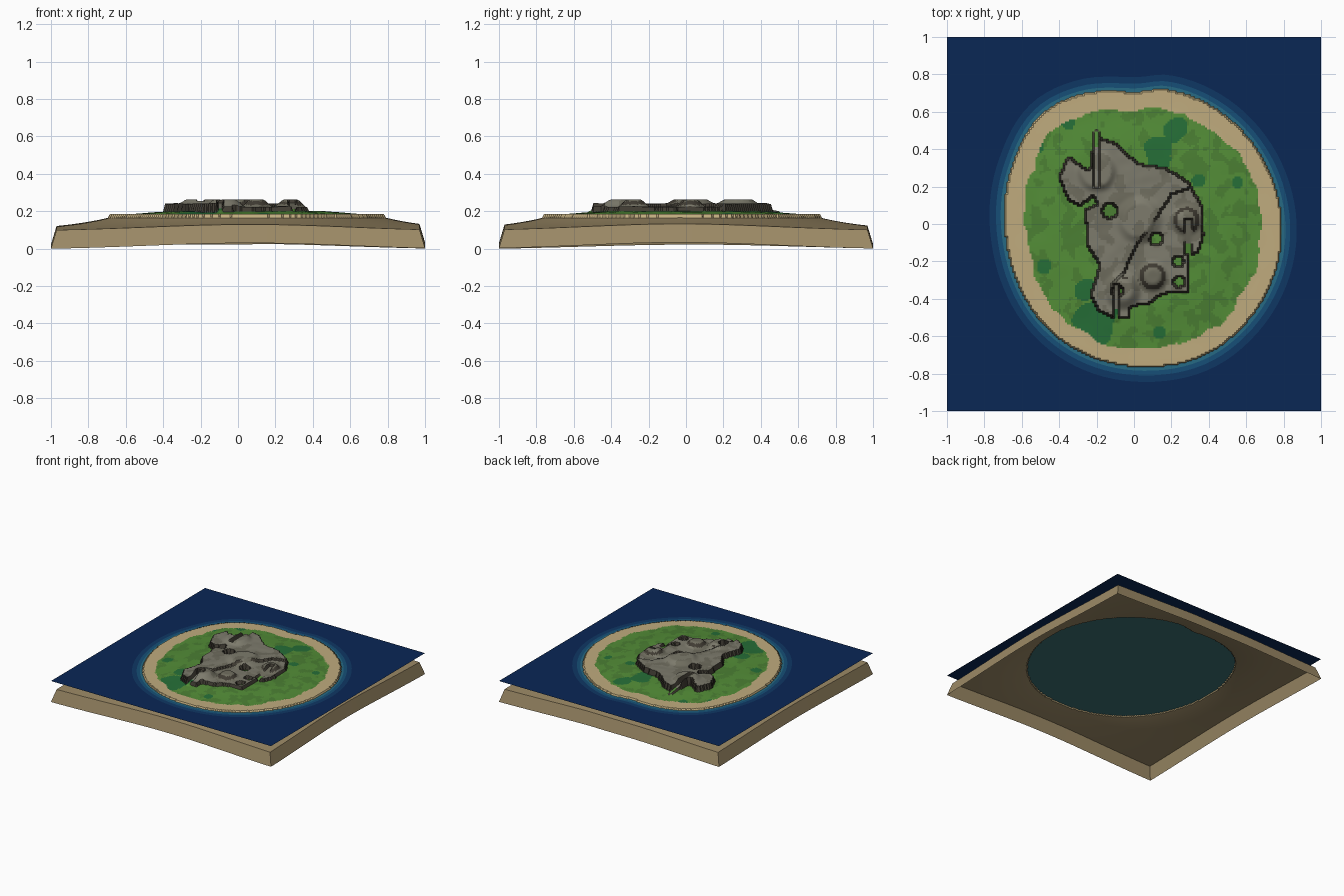
import bpy, bmesh, math
from mathutils import Vector, noise

if "Cube" in bpy.data.objects:
    bpy.data.objects.remove(bpy.data.objects["Cube"])

WATER_Z = 0.172


def material(name, r, g, b):
    m = bpy.data.materials.new(name)
    m.diffuse_color = [(c / 255) ** 2.2 for c in (r, g, b)] + [1]
    m.use_nodes = True
    m.node_tree.nodes["Principled BSDF"].inputs["Base Color"].default_value = m.diffuse_color
    return m


def lerp_step(a, b, t):
    t = max(0, min(1, (t - a) / (b - a)))
    return t * t * (3 - 2 * t)


def fbm(x, y, f):
    return noise.noise((x * f, y * f, 3.7)) + 0.5 * noise.noise((x * f * 2, y * f * 2, 9.1))


# Shoreline points, turned into a smooth radius-by-angle function
SHORE = [(-.69, -.03), (-.64, -.27), (-.48, -.54), (-.23, -.71), (.06, -.765), (.38, -.70),
         (.59, -.54), (.74, -.30), (.79, -.06), (.75, .21), (.62, .45), (.43, .62),
         (.16, .72), (0, .705), (-.29, .69), (-.50, .58), (-.65, .31)]
POLAR = sorted((math.atan2(y, x) % math.tau, math.hypot(x, y)) for x, y in SHORE)
POLAR = [(a - math.tau, r) for a, r in POLAR[-2:]] + POLAR + [(a + math.tau, r) for a, r in POLAR[:2]]


def shore_radius(x, y):
    a = math.atan2(y, x) % math.tau
    for i in range(1, len(POLAR) - 2):
        if POLAR[i][0] <= a <= POLAR[i + 1][0]:
            t = (a - POLAR[i][0]) / (POLAR[i + 1][0] - POLAR[i][0])
            p0, p1, p2, p3 = (POLAR[i + k][1] for k in (-1, 0, 1, 2))
            return 0.5 * (2 * p1 + (p2 - p0) * t + (2 * p0 - 5 * p1 + 4 * p2 - p3) * t * t
                          + (3 * p1 - p0 - 3 * p2 + p3) * t ** 3)
    return 0.7


# Rocky plateau: outline, sink holes, fault between the two terraces, mounds, ramps
ROCK = [(-.2, .46), (-.10, .43), (.02, .32), (.165, .30), (.29, .22), (.36, .10), (.37, -.06),
        (.34, -.155), (.29, -.165), (.29, -.365), (.185, -.365), (.14, -.38), (.085, -.42),
        (-.02, -.44), (-.03, -.50), (-.11, -.50), (-.19, -.46), (-.23, -.38), (-.18, -.22),
        (-.25, -.11), (-.255, .075), (-.19, .11), (-.22, .15), (-.29, .10), (-.35, .13),
        (-.40, .25), (-.35, .36), (-.29, .315), (-.235, .28), (-.22, .40)]
HOLES = [(-.13, .07, .04), (.12, -.08, .036), (.235, -.20, .03), (.24, -.31, .03), (-.09, -.36, .03)]
FAULT = [(-.10, -.52), (-.12, -.33), (-.05, -.25), (.02, -.10), (.12, .03), (.20, .16), (.29, .19),
         (.5, .19), (.5, -.6)]
MOUNDS = [(-.20, .28, .12), (.03, .02, .14), (-.06, -.36, .11), (.28, .02, .09), (.10, -.28, .09)]
RAMPS = [(-.20, .50, .20), (-.09, -.52, -.32), (.29, -.16, .03)]


def inside(x, y, poly):
    hit = False
    for (ax, ay), (bx, by) in zip(poly, poly[1:] + poly[:1]):
        if (ay > y) != (by > y) and x < (bx - ax) * (y - ay) / (by - ay) + ax:
            hit = not hit
    return hit


def is_rock(x, y):
    return inside(x, y, ROCK) and all(math.hypot(x - hx, y - hy) > r for hx, hy, r in HOLES)


def height(x, y):
    d = math.hypot(x, y) - shore_radius(x, y)
    if d > 0:
        return 0.09 + 0.075 * math.exp(-3.2 * d)
    z = 0.184 + 0.016 * lerp_step(0.08, 0.35, -d) + 0.003 * fbm(x, y, 5) * lerp_step(.03, .2, -d)
    if is_rock(x, y):
        z = 0.224 if inside(x, y, FAULT) else 0.24
        z += sum(0.04 * (1 - lerp_step(r * .35, r, math.hypot(x - mx, y - my))) for mx, my, r in MOUNDS)
        z = min(0.263, z + 0.004 * fbm(x, y, 9))
    for rx, y0, y1 in RAMPS:
        t = (y - y0) / (y1 - y0)
        if abs(x - rx) < 0.016 and 0 <= t <= 1:
            z = 0.2 + 0.045 * t
    return z


MATS = [material("seabed", 155, 137, 102), material("sand", 190, 170, 125),
        material("grass", 84, 140, 58), material("dark_grass", 42, 110, 58),
        material("rock", 124, 122, 108), material("cliff", 66, 62, 54),
        material("grass_shade", 76, 126, 54), material("rock_shade", 110, 108, 94)]
SEABED, SAND, GRASS, BUSH, STONE, CLIFF, GRASS2, STONE2 = range(8)
BUSHES = [(.13, .40, .07), (.23, .50, .07), (.14, .33, .06), (-.20, -.50, .11), (-.26, -.36, .06),
          (.14, -.58, .04), (-.35, .54, .04), (-.52, .41, .035), (.55, .22, .03), (-.48, -.22, .04),
          (.35, .23, .035)]


def face_zone(c, n):
    x, y, z = c
    d = math.hypot(x, y) - shore_radius(x, y)
    wob = fbm(x, y, 7)
    if d > -0.006:
        return SEABED if z < WATER_Z else SAND
    if abs(n.z) < 0.75 and d < -.1:
        return CLIFF
    if z > 0.214:
        return STONE if fbm(x, y, 11) > -0.1 else STONE2
    if d > -0.105 + 0.025 * wob:
        return SAND
    if any(math.hypot(x - bx, y - by) < r * (1 + .4 * wob) for bx, by, r in BUSHES):
        return BUSH
    return GRASS if fbm(x, y, 13) > -0.15 else GRASS2


def finish(bm, name, mats):
    me = bpy.data.meshes.new(name)
    bm.to_mesh(me)
    bm.free()
    for m in mats:
        me.materials.append(m)
    ob = bpy.data.objects.new(name, me)
    bpy.context.collection.objects.link(ob)
    return ob


# Terrain: height field with a flared skirt extruded from its border
bm = bmesh.new()
bmesh.ops.create_grid(bm, x_segments=184, y_segments=184, size=0.97)
for v in bm.verts:
    v.co.z = height(v.co.x, v.co.y)
bm.normal_update()
for f in bm.faces:
    f.material_index = face_zone(f.calc_center_median(), f.normal)
border = [e for e in bm.edges if e.is_boundary]
skirt = bmesh.ops.extrude_edge_only(bm, edges=border)["geom"]
for v in (g for g in skirt if isinstance(g, bmesh.types.BMVert)):
    x, y, z = v.co
    v.co = (x + 0.03 * (abs(x) > .969) * math.copysign(1, x),
            y + 0.03 * (abs(y) > .969) * math.copysign(1, y), max(0, z - 0.0985))
low = min(v.co.z for v in bm.verts)
for v in bm.verts:
    if v.co.z < 0.06:
        v.co.z -= low
bmesh.ops.recalc_face_normals(bm, faces=bm.faces)
if max(bm.faces, key=lambda f: f.calc_center_median().z).normal.z < 0:
    bmesh.ops.reverse_faces(bm, faces=bm.faces)
terrain = finish(bm, "island_terrain", MATS)
bpy.context.view_layer.objects.active = terrain
terrain.select_set(True)
bpy.ops.object.shade_smooth_by_angle(angle=math.radians(30))

# Water sheet: rings following the shore, out to a square edge
bm = bmesh.new()
SEG = 96
dirs = [Vector((math.cos(math.tau * i / SEG), math.sin(math.tau * i / SEG), 0)) for i in range(SEG)]
rings = []
for offset in (0, 0.02, 0.045, 0.08, None):
    ring = []
    for u in dirs:
        edge = 1 / max(abs(u.x), abs(u.y))
        r = edge if offset is None else shore_radius(u.x, u.y) + offset
        p = u * r
        ring.append(bm.verts.new((p.x, p.y, WATER_Z)))
    rings.append(ring)
centre = bm.verts.new((0, 0, WATER_Z))
for i in range(SEG):
    j = (i + 1) % SEG
    bm.faces.new((centre, rings[0][i], rings[0][j]))
    for k in range(4):
        f = bm.faces.new((rings[k][i], rings[k + 1][i], rings[k + 1][j], rings[k][j]))
        f.material_index = k + 1
finish(bm, "water_surface", [material("lagoon", 62, 112, 115), material("shallows", 42, 105, 130),
                             material("shelf", 28, 80, 118), material("drop_off", 22, 58, 100),
                             material("deep_water", 18, 43, 86)])
